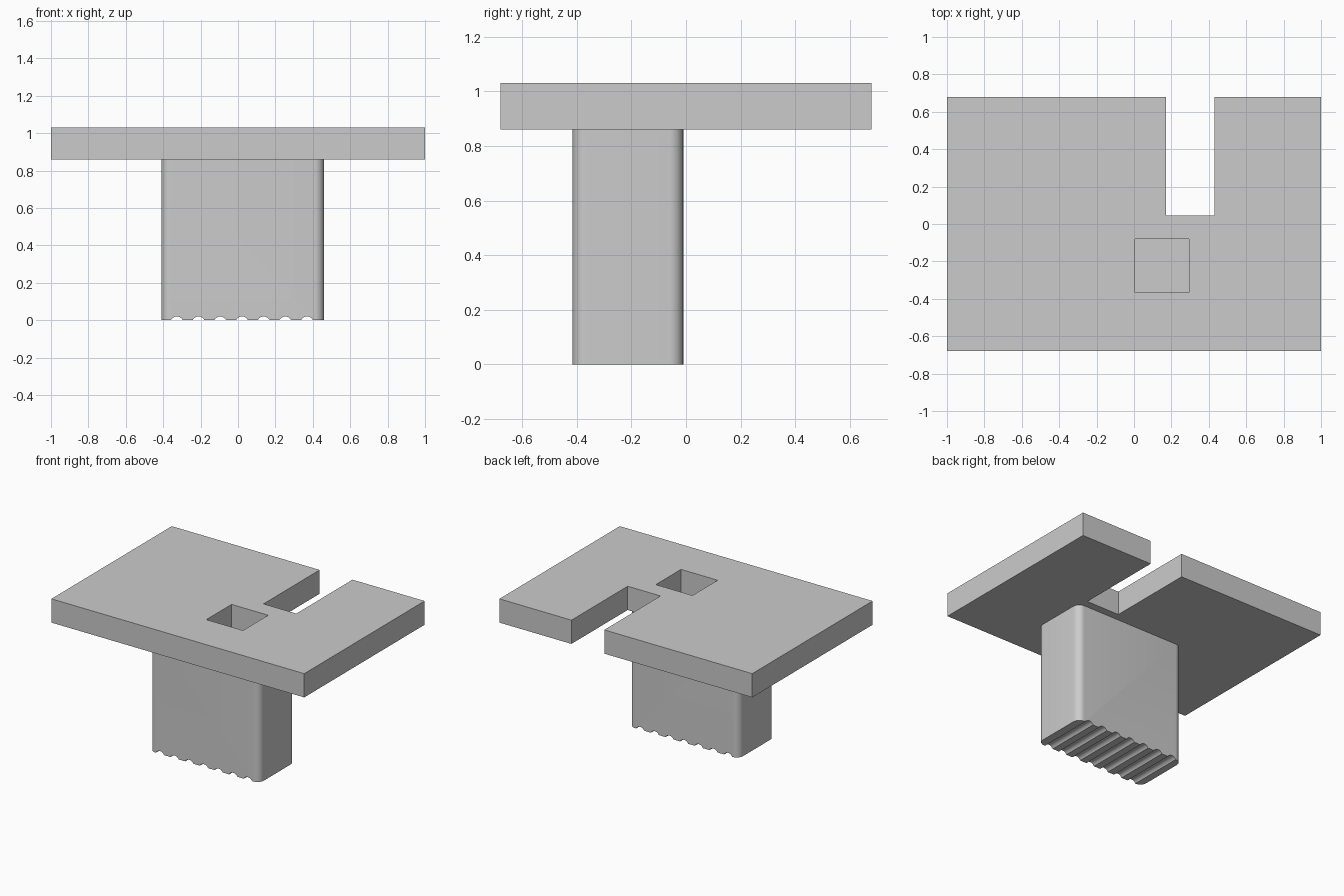
import bpy, bmesh, math

cube = bpy.data.objects.get("Cube")
if cube:
    bpy.data.objects.remove(cube, do_unlink=True)

grey = bpy.data.materials.new("plain grey")
grey.use_nodes = True
colour = (0.6, 0.6, 0.6, 1)
grey.diffuse_color = colour
grey.node_tree.nodes["Principled BSDF"].inputs["Base Color"].default_value = colour

PLATE_BOTTOM, PLATE_TOP = 0.86, 1.03


def add_object(name, bm):
    bmesh.ops.recalc_face_normals(bm, faces=bm.faces)
    mesh = bpy.data.meshes.new(name)
    bm.to_mesh(mesh)
    bm.free()
    mesh.materials.append(grey)
    obj = bpy.data.objects.new(name, mesh)
    bpy.context.collection.objects.link(obj)
    return obj


def activate(obj):
    bpy.ops.object.select_all(action="DESELECT")
    obj.select_set(True)
    bpy.context.view_layer.objects.active = obj


def prism(points, offset):
    """Extrude a closed outline by an offset vector."""
    bm = bmesh.new()
    face = bm.faces.new([bm.verts.new(p) for p in points])
    result = bmesh.ops.extrude_face_region(bm, geom=[face])
    verts = [g for g in result["geom"] if isinstance(g, bmesh.types.BMVert)]
    bmesh.ops.translate(bm, verts=verts, vec=offset)
    if not face.is_valid or len(bm.faces) < len(points) + 2:
        bm.faces.new([bm.verts[i] for i in range(len(points))])
    return bm


# Top plate with a slot open to the back
outline = [(-1, -0.68), (1, -0.68), (1, 0.68), (0.43, 0.68),
           (0.43, 0.045), (0.17, 0.045), (0.17, 0.68), (-1, 0.68)]
plate = add_object("top_plate", prism([(x, y, PLATE_BOTTOM) for x, y in outline],
                                      (0, 0, PLATE_TOP - PLATE_BOTTOM)))

# Square hole through the plate, above the stem
hole = [(0.005, -0.365), (0.295, -0.365), (0.295, -0.08), (0.005, -0.08)]
cutter = add_object("hole_cutter", prism([(x, y, PLATE_BOTTOM - 0.1) for x, y in hole],
                                         (0, 0, 0.4)))
cutter.hide_render = True
cut = plate.modifiers.new("square hole", "BOOLEAN")
cut.operation = "DIFFERENCE"
cut.solver = "EXACT"
cut.object = cutter
activate(plate)
bpy.ops.object.modifier_apply(modifier=cut.name)
bpy.data.objects.remove(cutter, do_unlink=True)

# Stem profile with seven rounded grooves along the underside
LEFT, RIGHT, FRONT, BACK = -0.41, 0.46, -0.415, -0.01
half, depth, steps = 0.032, 0.02, 8
radius = (half ** 2 + depth ** 2) / (2 * depth)
sweep = math.asin(half / radius)
profile = [(LEFT, 0)]
for groove in range(7):
    centre = -0.327 + 0.116 * groove
    for i in range(steps + 1):
        a = sweep * (2 * i / steps - 1)
        profile.append((centre + radius * math.sin(a),
                        depth - radius + radius * math.cos(a)))
profile += [(RIGHT, 0), (RIGHT, PLATE_BOTTOM), (LEFT, PLATE_BOTTOM)]
bm = prism([(x, FRONT, z) for x, z in profile], (0, BACK - FRONT, 0))

# Rounded upright corners
uprights = [e for e in bm.edges if abs(e.verts[0].co.z - e.verts[1].co.z) > 0.5]
bmesh.ops.bevel(bm, geom=uprights, offset=0.05, offset_type="OFFSET",
                segments=8, profile=0.5, affect="EDGES")
stem = add_object("grooved_stem", bm)
activate(stem)
bpy.ops.object.shade_smooth_by_angle(angle=math.radians(30))
